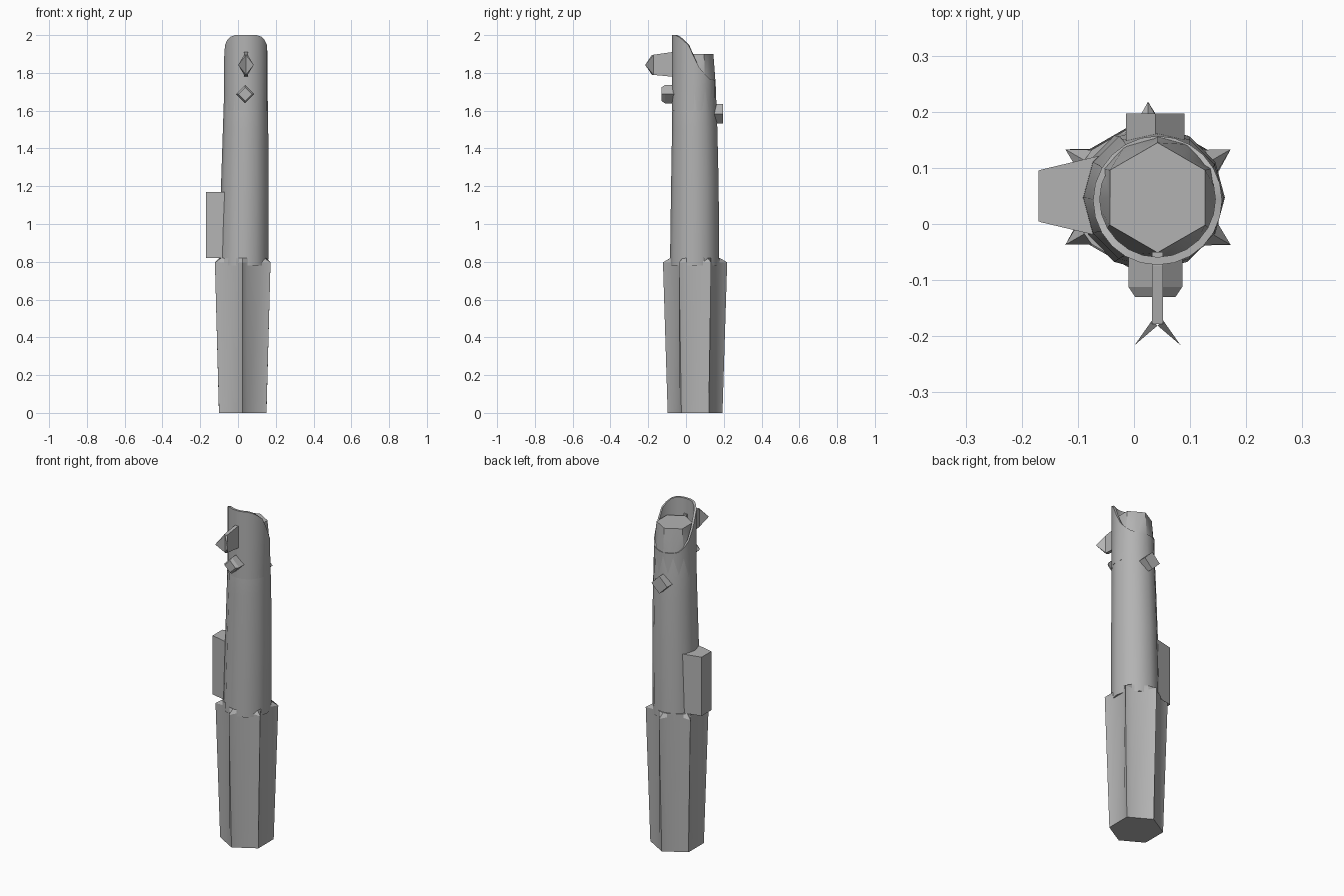
import bpy, bmesh
from math import sin, cos, pi, radians

cube = bpy.data.objects.get("Cube")
if cube:
    bpy.data.objects.remove(cube)

grey = bpy.data.materials.new("metal grey")
grey.use_nodes = True
grey.diffuse_color = (0.45, 0.45, 0.45, 1)
grey.node_tree.nodes["Principled BSDF"].inputs["Base Color"].default_value = grey.diffuse_color


def loft(name, rings, caps=True, closed=False, smooth=None):
    """Skin a list of equal-length point rings into one object."""
    bm = bmesh.new()
    rows = [[bm.verts.new(p) for p in ring] for ring in rings]
    n = len(rows[0])
    pairs = list(zip(rows, rows[1:]))
    if closed:
        pairs.append((rows[-1], rows[0]))
    for a, b in pairs:
        for i in range(n):
            j = (i + 1) % n
            bm.faces.new((a[i], a[j], b[j], b[i]))
    if caps and not closed:
        bm.faces.new(rows[0][::-1])
        bm.faces.new(rows[-1])
    bmesh.ops.recalc_face_normals(bm, faces=bm.faces)
    mesh = bpy.data.meshes.new(name)
    bm.to_mesh(mesh)
    bm.free()
    mesh.materials.append(grey)
    obj = bpy.data.objects.new(name, mesh)
    bpy.context.collection.objects.link(obj)
    if smooth:
        bpy.ops.object.select_all(action='DESELECT')
        obj.select_set(True)
        bpy.context.view_layer.objects.active = obj
        bpy.ops.object.shade_smooth_by_angle(angle=radians(smooth))
    return obj


def circle(cx, cy, z, r, n=12, flat=1.0):
    """Ring starting at the front; odd points are pulled in by flat."""
    return [(cx + r * (flat if i % 2 else 1) * sin(2 * pi * i / n),
             cy - r * (flat if i % 2 else 1) * cos(2 * pi * i / n), z)
            for i in range(n)]


def star(z, base, tip, tip_z):
    """Six ridges, each with a narrow foot on the grip core."""
    pts = []
    for k in range(6):
        for off, r, h in ((-10, base, z), (0, tip, tip_z), (10, base, z)):
            a = radians(60 * k + off)
            pts.append((0.025 + r * sin(a), 0.048 - r * cos(a), h))
    return pts


# Ridged grip, hexagonal at the foot
loft("ridged_grip", [star(0, 0.134, 0.145, 0), star(0.797, 0.131, 0.17, 0.797),
                     star(0.82, 0.131, 0.131, 0.82)], smooth=25)

# Body tube with a hexagonal end
loft("body_tube", [circle(0.030, 0.045, 0.78, 0.130),
                   circle(0.036, 0.047, 1.20, 0.126),
                   circle(0.040, 0.046, 1.50, 0.120),
                   circle(0.042, 0.043, 1.74, 0.114),
                   circle(0.042, 0.047, 1.90, 0.098, flat=0.866)], smooth=35)

# Swept shroud around the end, tall at the front
CURVE = [(-0.08, 2.0), (-0.05, 2.0), (-0.012, 1.97), (0.02, 1.94),
         (0.06, 1.84), (0.12, 1.77), (0.2, 1.75)]


def sweep_height(y):
    for (y0, z0), (y1, z1) in zip(CURVE, CURVE[1:]):
        if y <= y1:
            return z0 + (z1 - z0) * (y - y0) / (y1 - y0)
    return CURVE[-1][1]


outer = circle(0.042, 0.042, 1.6, 0.115, 24)
inner = circle(0.042, 0.044, 1.6, 0.103, 24)
tops = [sweep_height(p[1]) for p in outer]


def raised(ring):
    return [(x, y, h) for (x, y, _), h in zip(ring, tops)]


loft("end_shroud", [outer, raised(outer), raised(inner), inner], closed=True, smooth=35)


# Wedge-shaped side box
def box_ring(z):
    return [(-0.17, 0.005, z), (-0.165, 0.003, z), (-0.06, -0.022, z),
            (0.0, 0.05, z), (-0.06, 0.122, z), (-0.165, 0.097, z), (-0.17, 0.095, z)]


loft("side_box", [box_ring(0.82), box_ring(1.17)])


# Diamond buttons, front and back
def diamond(y, z, r):
    return [(0.038 + r * sin(k * pi / 2), y, z + r * cos(k * pi / 2)) for k in range(4)]


loft("front_button", [diamond(-0.05, 1.687, 0.048), diamond(-0.112, 1.687, 0.048),
                      diamond(-0.13, 1.687, 0.036)])
loft("back_button", [diamond(0.14, 1.583, 0.052), diamond(0.197, 1.583, 0.052)])

# Front blade with a forked tip
SIDE = [(-0.05, 1.91), (-0.075, 1.91), (-0.178, 1.895), (-0.178, 1.79),
        (-0.075, 1.78), (-0.05, 1.78)]
loft("front_blade", [[(x, y, z) for y, z in SIDE] for x in (0.032, 0.052)])
for side, name in ((-1, "right_fork"), (1, "left_fork")):
    tip = (0.042 + side * 0.041, -0.216, 1.842)
    root = [(0.042 + side * dx, y, z) for dx, y, z in
            ((0, -0.181, 1.895), (0, -0.181, 1.79), (0.01, -0.172, 1.79), (0.01, -0.172, 1.895))]
    near = [tuple(t + 0.01 * (r - t) for r, t in zip(p, tip)) for p in root]
    loft(name, [root, near])
